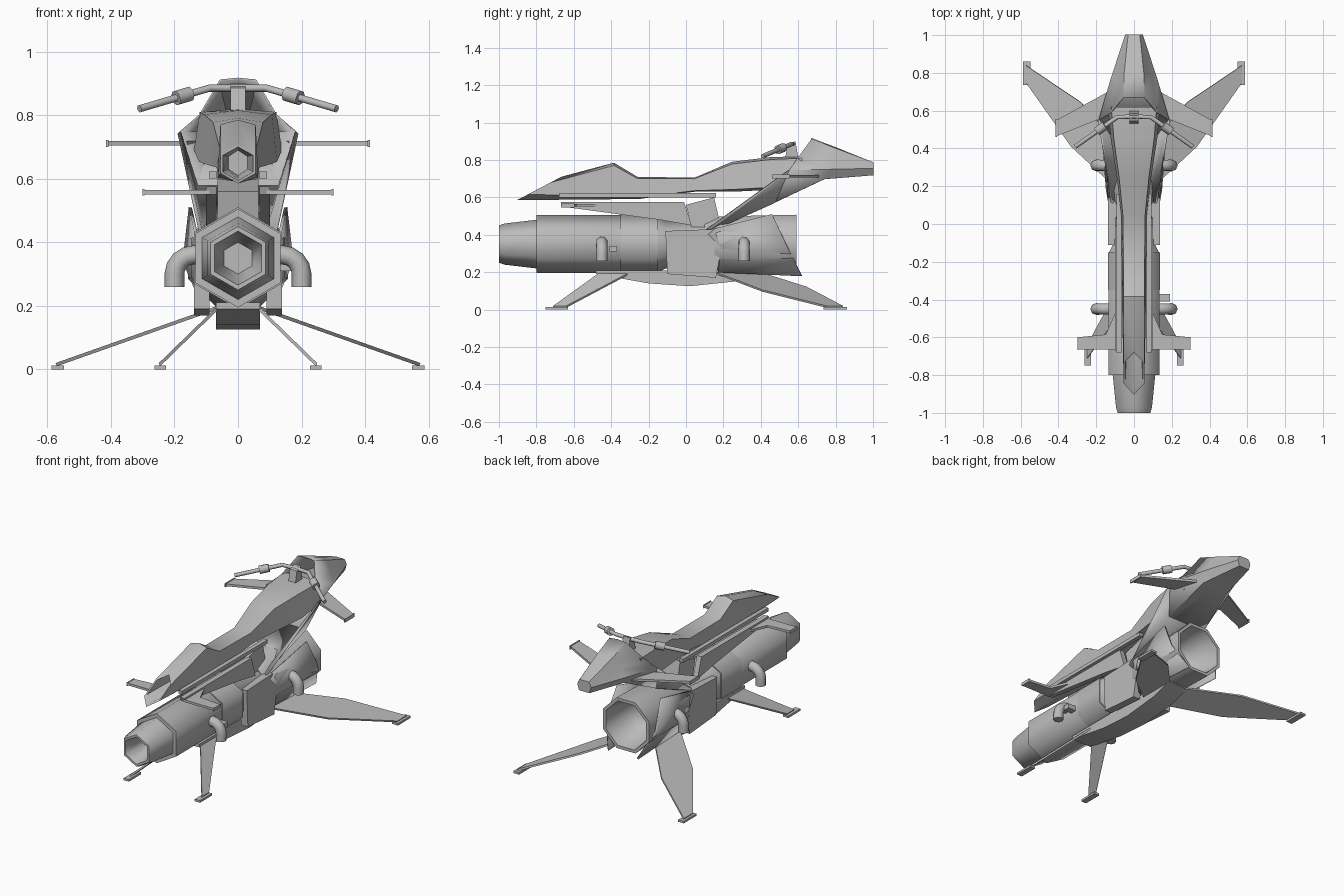
import bpy, bmesh, math
from mathutils import Vector

cube = bpy.data.objects.get("Cube")
if cube:
    bpy.data.objects.remove(cube)

shade = .5
grey = bpy.data.materials.new("plain grey")
grey.use_nodes = True
grey.diffuse_color = (shade, shade, shade, 1)
grey.node_tree.nodes["Principled BSDF"].inputs["Base Color"].default_value = grey.diffuse_color


def make(name, verts, faces, smooth=30, mirror=False, thick=0):
    """Build one object, optionally with its mirror image across x."""
    bm = bmesh.new()
    for side in ((1, -1) if mirror else (1,)):
        made = [bm.verts.new((x * side, y, z)) for x, y, z in verts]
        for face in faces:
            bm.faces.new([made[i] for i in face])
    bmesh.ops.recalc_face_normals(bm, faces=bm.faces)
    mesh = bpy.data.meshes.new(name)
    bm.to_mesh(mesh)
    bm.free()
    mesh.materials.append(grey)
    mesh.shade_smooth()
    mesh.set_sharp_from_angle(angle=math.radians(smooth))
    obj = bpy.data.objects.new(name, mesh)
    bpy.context.collection.objects.link(obj)
    if thick:
        shell = obj.modifiers.new("thickness", 'SOLIDIFY')
        shell.thickness, shell.offset = thick, 0


def loft(name, rings, start=True, end=True, closed=True, **options):
    """Skin a row of matching sections."""
    count = len(rings[0])
    verts = [point for section in rings for point in section]
    faces = []
    for base in range(0, len(verts) - count, count):
        for i in range(count if closed else count - 1):
            j = (i + 1) % count
            faces.append((base + i, base + j, base + count + j, base + count + i))
    if start:
        faces.append(tuple(range(count)))
    if end:
        faces.append(tuple(range(len(verts) - count, len(verts))))
    make(name, verts, faces, **options)


def ring(y, radius, sides=6, turn=0):
    """Regular polygon around the engine axis."""
    angles = [math.pi / 2 + turn + math.tau * i / sides for i in range(sides)]
    return [(radius * math.cos(a), y, .35 + radius * math.sin(a)) for a in angles]


def section(y, top, bottom, width, boxy=1.7, slope=0):
    """Six-sided body section, from a plain hexagon to a boxy one, leaning by slope."""
    points = []
    middle, half = (top + bottom) / 2, (top - bottom) / 2
    for i in range(6):
        angle = math.pi / 2 + math.tau * i / 6
        rise = half * max(-1, min(1, boxy * math.sin(angle)))
        flare = 1 - (boxy - 1) * math.sin(angle) / 5
        points.append((1.15 * width * flare * math.cos(angle), y + slope * rise, middle + rise))
    return points


def sym(half):
    """Complete a half section across the centre line."""
    return half + [(-x, y, z) for x, y, z in reversed(half) if x > 0]


def slab(name, outline, shift, mirror=True):
    """Extrude a flat outline."""
    shift = Vector(shift)
    outline = [Vector(point) for point in outline]
    loft(name, [outline, [point + shift for point in outline]], mirror=mirror)


def plate(name, inner, outer, profile, mirror=True):
    """Extrude a side profile between two x positions."""
    slab(name, [(inner, y, z) for y, z in profile], (outer - inner, 0, 0), mirror)


def flat(name, z, thickness, plan):
    """Extrude a pair of horizontal outlines upwards."""
    slab(name, [(x, y, z) for x, y in plan], (0, 0, thickness))


def box(name, x, y, z, mirror=True):
    """Box from its three ranges."""
    plate(name, x[0], x[1], [(y[0], z[0]), (y[1], z[0]), (y[1], z[1]), (y[0], z[1])], mirror)


def tube(name, path, radius):
    """Round bar along a path, on both sides."""
    path = [Vector(point) for point in path]
    rings = []
    for i, point in enumerate(path):
        along = (path[min(i + 1, len(path) - 1)] - path[max(i - 1, 0)]).normalized()
        across = along.cross(Vector((0, 1, .3))).normalized()
        over = along.cross(across)
        angles = [math.tau * k / 8 for k in range(8)]
        rings.append([point + radius * (across * math.cos(a) + over * math.sin(a)) for a in angles])
    loft(name, rings, mirror=True, smooth=50)


# Engine with hollow nozzle, its band and the rear intake bowl
nozzle = [ring(-.86, .05), ring(-1, .085), ring(-1, .1), ring(-.97, .11), ring(-.8, .13)]
barrel = [ring(-.8, .155), ring(-.155, .155), ring(-.11, .13), ring(.2, .13)]
loft("engine", nozzle + barrel, smooth=62)
loft("engine_band", [ring(-.35, .16), ring(-.15, .16)], smooth=62)
bowl = [(.1, .13), (.18, .16), (.59, .17), (.59, .15), (.42, .12), (.36, .06)]
loft("intake", [ring(y, radius, 8, math.pi / 8) for y, radius in bowl], smooth=50)
box("engine_socket", (.11, .19), (-.41, -.37), (.31, .34), mirror=False)

# Side armour around the middle and the intake
plate("middle_panel", .09, .138, [(-.11, .42), (.15, .43), (.19, .33), (.16, .17), (-.1, .19)])
shroud = [[(.13, .1, .42), (.15, .46, .51)], [(.145, .19, .33), (.17, .54, .34)], [(.1, .17, .2), (.1, .62, .18)]]
loft("intake_shroud", shroud, start=False, end=False, closed=False, mirror=True, thick=.01)

# Elbow pipes, bent through a quarter turn
for name, y in (("front_pipe", -.45), ("rear_pipe", .31)):
    bend = [math.pi / 2 * i / 4 for i in range(5)]
    elbow = [(.14 + .06 * math.sin(a), y, .3 + .06 * math.cos(a)) for a in bend]
    tube(name, [(.1, y, .36)] + elbow + [(.2, y, .26)], .031)

# Keel, legs and feet
keel = [(-.48, .19), (-.2, .14), (.02, .125), (.26, .15), (.4, .19)]
loft("keel", [[(-.07, y, .21), (.07, y, .21), (.07, y, z), (-.07, y, z)] for y, z in keel])


def leg(name, plan):
    """Thin blade that falls evenly from the keel to the ground."""
    reach = max(x for x, y in plan)
    fall = .18 / (reach - .06)
    slab(name, [(x, y, .01 + fall * (reach - x)) for x, y in plan], (.004, 0, .01))


leg("front_leg", [(.06, -.46), (.06, -.3), (.245, -.64), (.245, -.71)])
leg("rear_leg", [(.06, .16), (.33, .41), (.57, .75), (.57, .84), (.28, .645), (.06, .4)])
box("front_foot", (.227, .263), (-.75, -.63), (0, .013))
box("rear_foot", (.548, .587), (.735, .86), (0, .013))

# Seat and hollow slanted tail, running forward into the deck
pit = section(-.5, .69, .61, .03, boxy=1)
lip = section(-.78, .7, .595, .047, boxy=1, slope=1.9)
mouth = section(-.785, .71, .585, .055, boxy=1, slope=1.9)
hump = [section(-.385, .785, .59, .06), section(-.26, .71, .59, .06)]
deck = [section(.045, .705, .63, .063), section(.245, .79, .63, .085),
        section(.45, .815, .64, .115), section(.62, .82, .68, .13)]
loft("seat_and_tail", [pit, lip, mouth] + hump + deck, smooth=40)

# Nose cowl, open towards the rider, and the fairing sweeping down from it
crest, shoulder = (.055, .67, .91), (.12, .59, .8)
ridge, belly = (.185, .55, .745), (.13, .475, .575)
rim = [(0, .67, .915), crest, shoulder, ridge, belly, (0, .475, .575)]
bow = [(0, .8, .865), (.05, .8, .86), (.09, .78, .795), (.12, .77, .75), (.09, .74, .7), (0, .74, .7)]
tip = [(0, 1, .785), (.03, 1, .785), (.04, 1, .77), (.045, 1, .755), (.035, 1, .72), (0, 1, .72)]
loft("nose_cowl", [sym(rim), sym(bow), sym(tip)], start=False, thick=.006)
sweep = [sym([ridge, belly]), sym([(.115, .1, .42), (.09, .14, .425)])]
loft("lower_fairing", sweep, start=False, end=False, closed=False, thick=.012)

# Canards and tail fins with tip plates
flat("canard", .705, .014, [(.12, .71), (.41, .55), (.41, .465), (.16, .565)])
box("canard_tip", (.408, .415), (.46, .555), (.7, .722))
flat("tail_fin", .55, .014, [(.09, -.45), (.15, -.585), (.3, -.6), (.3, -.665), (.09, -.665)])
box("tail_fin_tip", (.294, .3), (-.668, -.597), (.547, .567))

# Neck, side spars and rails
plate("neck", -.065, .065, [(0, .56), (.15, .6), (.18, .47), (.12, .42), (.03, .44)], mirror=False)
plate("spar", .068, .1, [(-.67, .575), (-.01, .575), (.03, .45), (-.14, .48), (-.66, .55)])
box("rail", (.066, .092), (-.68, .16), (.6, .622))

# Handlebars
elbow, grip = Vector((.09, .565, .885)), Vector((.31, .41, .82))
tube("handlebar", [(0, .57, .885), elbow, grip], .012)
tube("grip_collar", [elbow.lerp(grip, .28), elbow.lerp(grip, .48)], .024)
plate("handlebar_stem", -.024, .024, [(.53, .81), (.6, .81), (.585, .9), (.545, .885)], mirror=False)
